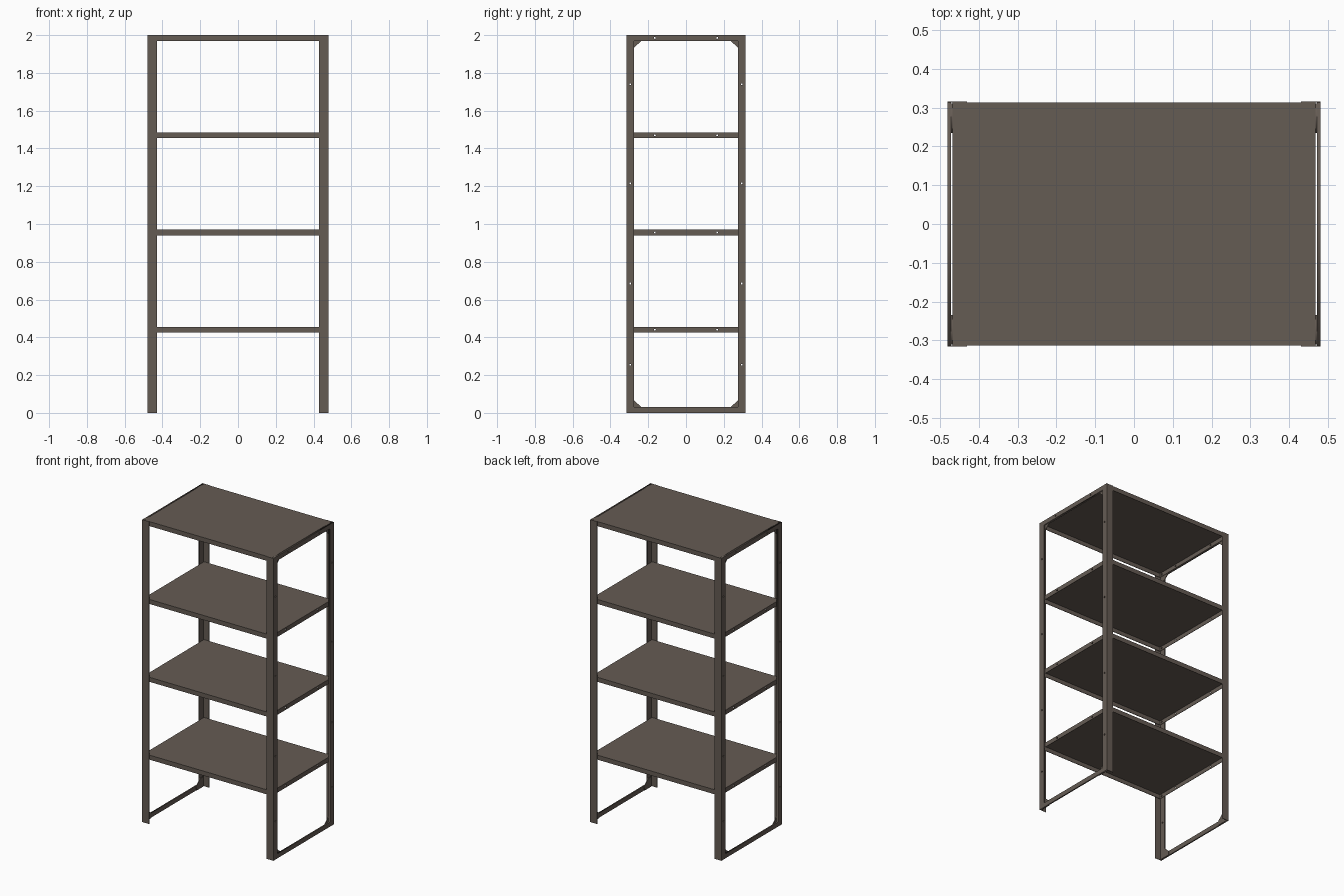
import bpy, bmesh, math
from mathutils import Matrix

if "Cube" in bpy.data.objects:
    bpy.data.objects.remove(bpy.data.objects["Cube"])

steel = bpy.data.materials.new("brown_grey_steel")
steel.diffuse_color = (0.13, 0.106, 0.088, 1)
steel.use_nodes = True
steel.node_tree.nodes["Principled BSDF"].inputs["Base Color"].default_value = steel.diffuse_color

H, HY = 2.0, 0.313              # total height, half depth of the side frames
SHELF_TOPS = [0.455, 0.97, 1.485, 2.0]
LIP = 0.03


def mesh_object(name, bm):
    me = bpy.data.meshes.new(name)
    bm.to_mesh(me)
    bm.free()
    ob = bpy.data.objects.new(name, me)
    bpy.context.collection.objects.link(ob)
    me.materials.append(steel)
    return ob


def add_box(bm, x0, x1, y0, y1, z0, z1):
    m = Matrix.Translation(((x0 + x1) / 2, (y0 + y1) / 2, (z0 + z1) / 2)) @ \
        Matrix.Diagonal((x1 - x0, y1 - y0, z1 - z0, 1))
    bmesh.ops.create_cube(bm, size=1, matrix=m)


def circle(y, z, r=0.005, n=12):
    return [(y + r * math.cos(i * math.tau / n), z + r * math.sin(i * math.tau / n))
            for i in range(n)]


def side_plate(name, x0, x1, loops):
    """Flat plate in the YZ plane; first loop is the outline, the rest are openings."""
    cu = bpy.data.curves.new(name, 'CURVE')
    cu.dimensions = '2D'
    cu.fill_mode = 'BOTH'
    cu.extrude = (x1 - x0) / 2
    for pts in loops:
        sp = cu.splines.new('POLY')
        sp.points.add(len(pts) - 1)
        for p, (y, z) in zip(sp.points, pts):
            p.co = (y, z, 0, 1)
        sp.use_cyclic_u = True
    ob = bpy.data.objects.new(name, cu)
    bpy.context.collection.objects.link(ob)
    ob.location.x = (x0 + x1) / 2
    ob.rotation_euler = (math.pi / 2, 0, math.pi / 2)
    cu.materials.append(steel)
    bpy.ops.object.select_all(action='DESELECT')
    ob.select_set(True)
    bpy.context.view_layer.objects.active = ob
    bpy.ops.object.convert(target='MESH')


def span(s, a, b):
    """Order a mirrored interval."""
    return sorted((s * a, s * b))


def rect(y, z0, z1):
    return [(-y, z0), (y, z0), (y, z1), (-y, z1)]


for s, side in ((-1, "left"), (1, "right")):
    # Side frame with window and screw holes
    holes = [circle(t * 0.295, z) for t in (-1, 1) for z in (0.255, 0.685, 1.215, 1.74)]
    holes += [circle(t * 0.165, H - LIP / 2) for t in (-1, 1)]
    side_plate(side + "_frame", *span(s, 0.472, 0.48),
               [rect(HY, 0, H), rect(0.274, LIP, H - LIP)] + holes)

    # Corner gussets on the inside of the frame
    for t, end in ((-1, "front"), (1, "back")):
        for low, level in ((True, "bottom"), (False, "top")):
            pts = [(0.31, 0), (0.31, 0.065), (0.274, 0.065), (0.235, LIP), (0.235, 0)]
            pts = [(t * y, z if low else H - z) for y, z in pts]
            side_plate(f"{side}_{end}_{level}_gusset", *span(s, 0.468, 0.472), [pts])

        # Front and back flange of each angle post
        bm = bmesh.new()
        add_box(bm, *span(s, 0.43, 0.48), *span(t, HY, 0.316), 0, H)
        mesh_object(f"{side}_{end}_post_flange", bm)

for i, top in enumerate(SHELF_TOPS, 1):
    # Pressed shelf: sheet with front and back lips
    bm = bmesh.new()
    add_box(bm, -0.468, 0.468, -HY, HY, top - 0.003, top)
    for t in (-1, 1):
        add_box(bm, -0.468, 0.468, *span(t, HY - 0.003, HY), top - LIP, top - 0.003)
    mesh_object(f"shelf_{i}", bm)

    # Shelf end lips with screw holes
    for s, side in ((-1, "left"), (1, "right")):
        side_plate(f"shelf_{i}_{side}_lip", *span(s, 0.465, 0.468),
                   [rect(HY - 0.003, top - LIP, top - 0.003)]
                   + [circle(t * 0.165, top - LIP / 2) for t in (-1, 1)])

        # Bolts joining the shelf to the posts
        bm = bmesh.new()
        for t in (-1, 1):
            bmesh.ops.create_cone(
                bm, cap_ends=True, segments=6, radius1=0.007, radius2=0.007, depth=0.014,
                matrix=Matrix.Translation((s * 0.467, t * 0.294, top - LIP / 2))
                @ Matrix.Rotation(math.pi / 2, 4, 'Y'))
        mesh_object(f"shelf_{i}_{side}_bolts", bm)
